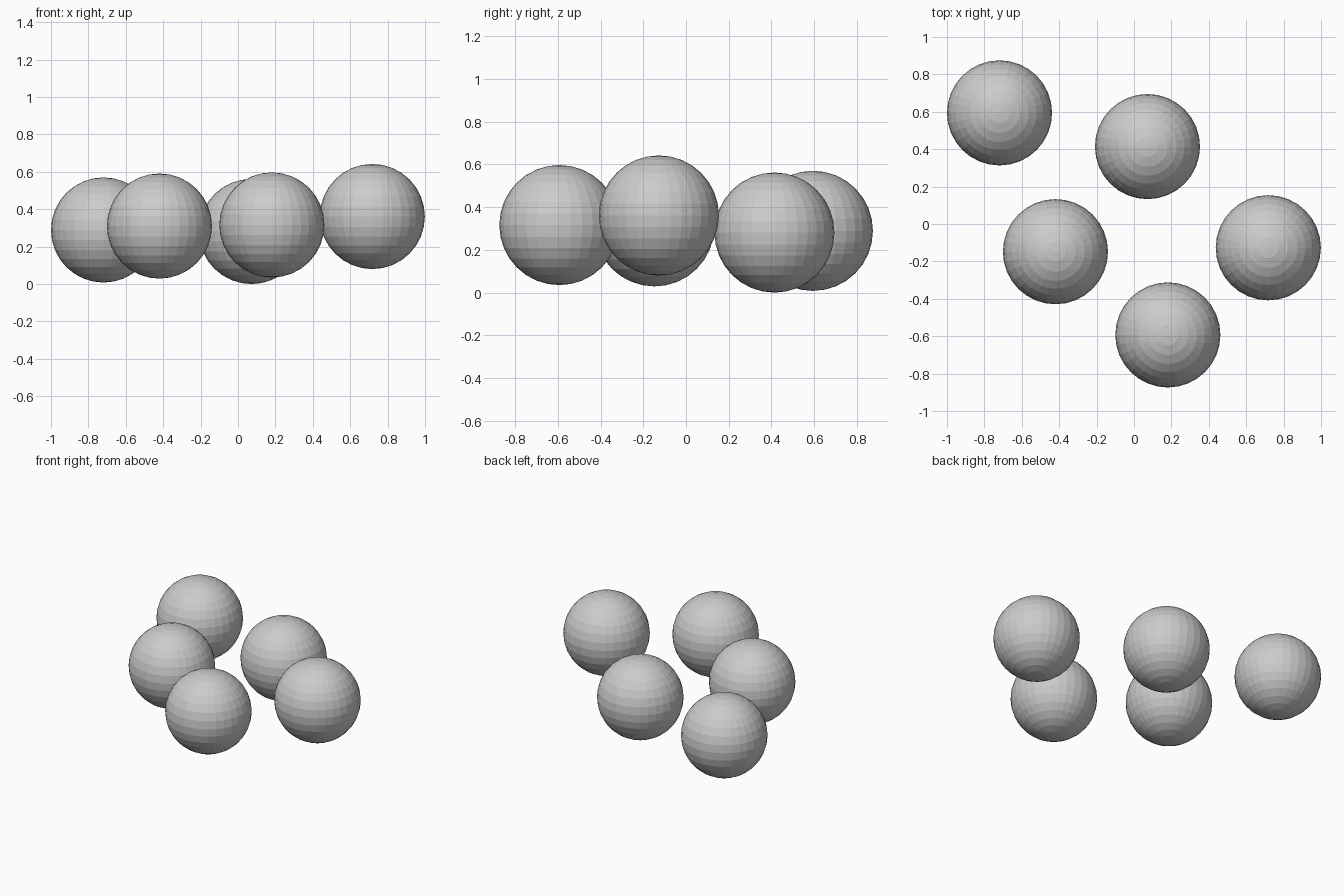
import bpy

if "Cube" in bpy.data.objects:
    bpy.data.objects.remove(bpy.data.objects["Cube"])

RADIUS = 0.281

# Five loose, flat-shaded balls hovering at slightly different heights
centres = [
    (-0.719, 0.594, 0.289),
    (0.072, 0.414, 0.281),
    (-0.420, -0.148, 0.310),
    (0.181, -0.593, 0.316),
    (0.718, -0.127, 0.361),
]

for i, centre in enumerate(centres, 1):
    bpy.ops.mesh.primitive_uv_sphere_add(segments=32, ring_count=16,
                                         radius=RADIUS, location=centre)
    bpy.context.object.name = f"ball_{i}"
